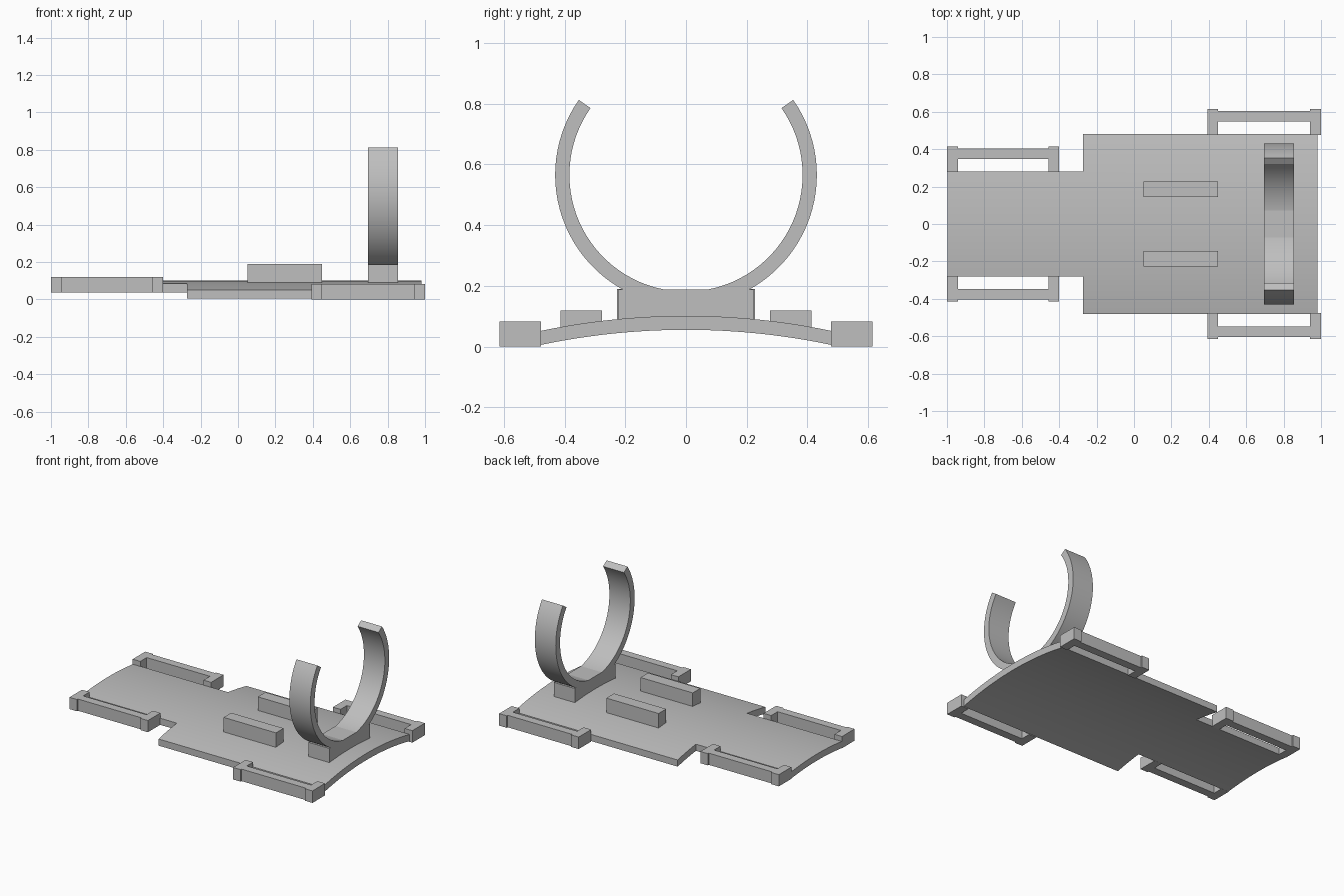
import bpy, bmesh, math
from mathutils import Vector

cube = bpy.data.objects.get("Cube")
if cube:
    bpy.data.objects.remove(cube, do_unlink=True)

grey = bpy.data.materials.new("plain grey")
grey.use_nodes = True
colour = (0.52, 0.52, 0.52, 1)
grey.diffuse_color = colour
grey.node_tree.nodes["Principled BSDF"].inputs["Base Color"].default_value = colour


def extrude(bm, offset):
    """Thicken all faces along an offset."""
    result = bmesh.ops.extrude_face_region(bm, geom=bm.faces[:])
    moved = [g for g in result["geom"] if isinstance(g, bmesh.types.BMVert)]
    bmesh.ops.translate(bm, verts=moved, vec=offset)


def finish(bm, name, smooth=False):
    bmesh.ops.recalc_face_normals(bm, faces=bm.faces[:])
    mesh = bpy.data.meshes.new(name)
    bm.to_mesh(mesh)
    bm.free()
    mesh.materials.append(grey)
    obj = bpy.data.objects.new(name, mesh)
    bpy.context.collection.objects.link(obj)
    if smooth:
        bpy.ops.object.select_all(action="DESELECT")
        obj.select_set(True)
        bpy.context.view_layer.objects.active = obj
        bpy.ops.object.shade_smooth_by_angle(angle=math.radians(30))
    return obj


def prism(name, points, offset):
    bm = bmesh.new()
    bm.faces.new([bm.verts.new(p) for p in points])
    extrude(bm, Vector(offset))
    return finish(bm, name)


# Arched base plate with a narrower end
RADIUS, CROWN, THICK = 2.33, 0.101, 0.046
HALF, NARROW, STEPS = 0.48, 0.28, 24


def plate_top(y):
    return CROWN - RADIUS + math.sqrt(RADIUS ** 2 - y ** 2)


bm = bmesh.new()
ys = [HALF * (2 * i / STEPS - 1) for i in range(STEPS + 1)]
rows = [[bm.verts.new((x, y, plate_top(y))) for x in (-0.998, -0.272, 0.98)] for y in ys]
for y0, y1, a, b in zip(ys, ys[1:], rows, rows[1:]):
    for k in range(2):
        if k == 1 or abs(y0 + y1) / 2 < NARROW:
            bm.faces.new((a[k], a[k + 1], b[k + 1], b[k]))
loose = [v for v in bm.verts if not v.link_faces]
bmesh.ops.delete(bm, geom=loose, context="VERTS")
extrude(bm, Vector((0, 0, -THICK)))
finish(bm, "base_plate", smooth=True)


# Strap brackets: two end posts joined by a slightly recessed bar
def bracket(name, x0, x1, y_in, z, height, side):
    post, gap_end, bar_end, y_out = 0.058, y_in + 0.07, y_in + 0.127, y_in + 0.137
    half = [(x0 + post, gap_end), (x0 + post, y_in), (x0, y_in),
            (x0, y_out), (x0 + post, y_out), (x0 + post, bar_end)]
    outline = half + [(x0 + x1 - x, y) for x, y in reversed(half)]
    prism(name, [(x, side * y, z) for x, y in outline], (0, 0, height))


for side, label in ((1, "back"), (-1, "front")):
    bracket(label + "_narrow_bracket", -1.0, -0.4, 0.277, 0.038, 0.081, side)
    bracket(label + "_wide_bracket", 0.392, 1.0, 0.477, 0.0, 0.083, side)
    # Raised rails on the plate
    y0, y1 = side * 0.145, side * 0.228
    rail = [(0.05, y0, 0.075), (0.45, y0, 0.075), (0.45, y1, 0.075), (0.05, y1, 0.075)]
    prism(label + "_rail", rail, (0, 0, 0.115))

# Pedestal under the ring
X0, WIDTH = 0.695, 0.16
pedestal = [(X0, -0.222, 0.08), (X0, 0.222, 0.08), (X0, 0.222, 0.188), (X0, -0.222, 0.188)]
prism("ring_pedestal", pedestal, (WIDTH, 0, 0))

# Open ring clip
SEGMENTS, CENTRE, INNER, OUTER = 64, 0.565, 0.384, 0.431
start, end = math.radians(-215), math.radians(35)
bm = bmesh.new()
pairs = []
for i in range(SEGMENTS + 1):
    a = start + (end - start) * i / SEGMENTS
    pairs.append([bm.verts.new((X0, r * math.cos(a), CENTRE + r * math.sin(a)))
                  for r in (INNER, OUTER)])
for p, q in zip(pairs, pairs[1:]):
    bm.faces.new((p[0], p[1], q[1], q[0]))
extrude(bm, Vector((WIDTH, 0, 0)))
finish(bm, "ring_clip", smooth=True)
